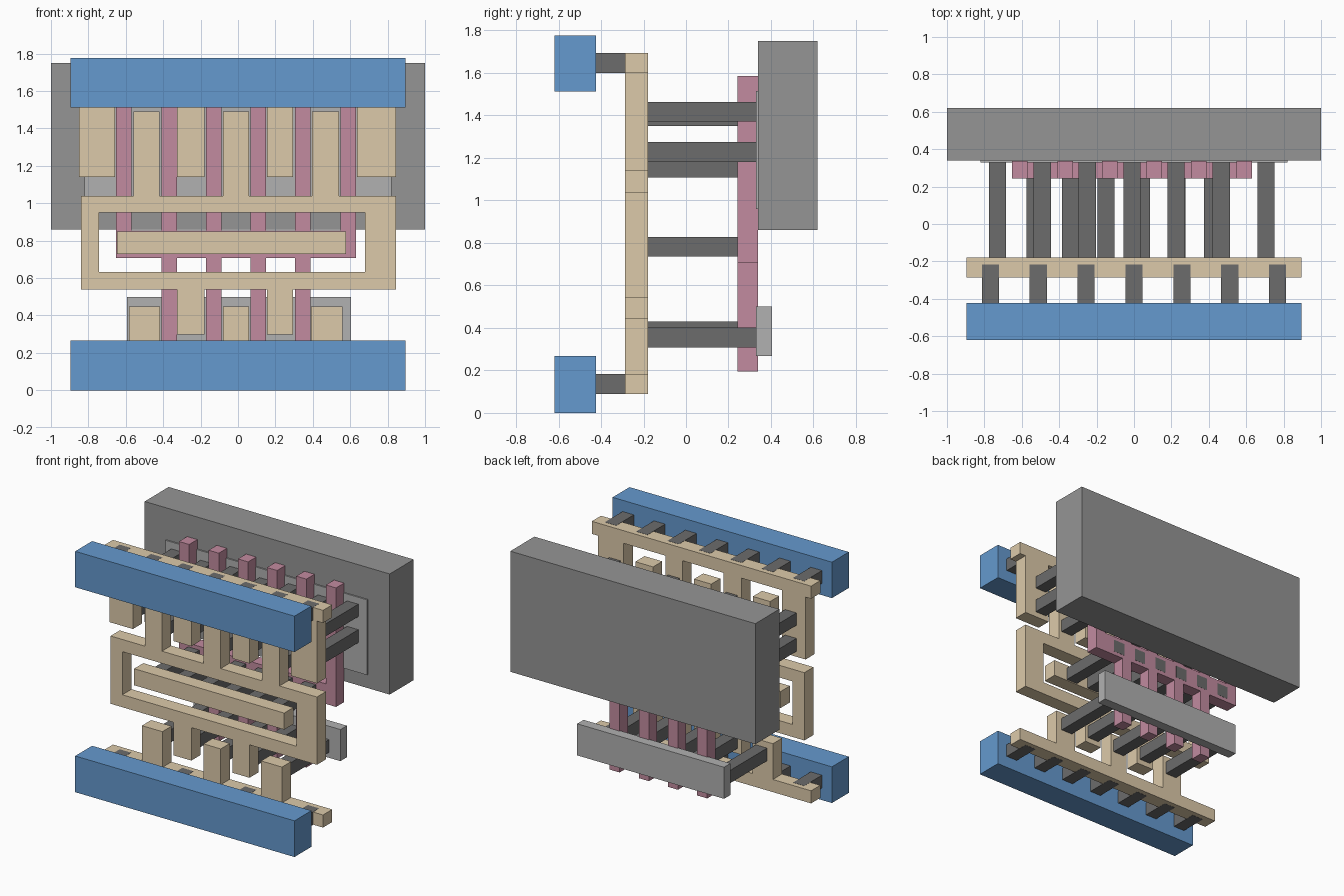
import bpy, bmesh

if "Cube" in bpy.data.objects:
    bpy.data.objects.remove(bpy.data.objects["Cube"])


def material(name, rgb):
    m = bpy.data.materials.new(name)
    m.diffuse_color = (*rgb, 1)
    m.use_nodes = True
    m.node_tree.nodes["Principled BSDF"].inputs["Base Color"].default_value = m.diffuse_color
    return m


BLUE = material("blue", (0.13, 0.32, 0.62))
CREAM = material("cream", (0.72, 0.59, 0.40))
PINK = material("pink", (0.54, 0.26, 0.35))
DARK = material("dark_grey", (0.15, 0.15, 0.15))
MID = material("mid_grey", (0.30, 0.30, 0.30))
LIGHT = material("light_grey", (0.44, 0.44, 0.44))


def finish(bm, name, mat):
    bmesh.ops.recalc_face_normals(bm, faces=bm.faces)
    me = bpy.data.meshes.new(name)
    bm.to_mesh(me)
    bm.free()
    me.materials.append(mat)
    ob = bpy.data.objects.new(name, me)
    bpy.context.collection.objects.link(ob)


def plate(name, rects, y0, y1, mat):
    """Union of x-z rectangles (x0, x1, z0, z1), extruded from y0 to y1."""
    xs = sorted({v for r in rects for v in r[:2]})
    zs = sorted({v for r in rects for v in r[2:]})
    bm = bmesh.new()
    for a, b in zip(xs, xs[1:]):
        for c, d in zip(zs, zs[1:]):
            x, z = (a + b) / 2, (c + d) / 2
            if any(r[0] < x < r[1] and r[2] < z < r[3] for r in rects):
                bm.faces.new([bm.verts.new((px, y0, pz))
                              for px, pz in ((a, c), (b, c), (b, d), (a, d))])
    bmesh.ops.remove_doubles(bm, verts=bm.verts, dist=1e-5)
    ext = bmesh.ops.extrude_face_region(bm, geom=bm.faces[:], use_keep_orig=True)
    for v in ext["geom"]:
        if isinstance(v, bmesh.types.BMVert):
            v.co.y = y1
    bmesh.ops.dissolve_limit(bm, angle_limit=0.01, verts=bm.verts, edges=bm.edges)
    finish(bm, name, mat)


def posts(name, centres, z0, z1, y0, y1):
    """Row of square contact posts running along y."""
    w = 0.046
    for i, x in enumerate(centres):
        plate(f"{name}_{i + 1}", [(x - w, x + w, z0, z1)], y0, y1, DARK)


# Front power rails and the short posts behind them
M0, M1 = -0.287, -0.18
rail_posts = [0.256 * i for i in range(-3, 4)]
for side, rail, z in (("lower", (0, 0.267), 0.09), ("upper", (1.512, 1.777), 1.60)):
    plate(side + "_rail", [(-0.895, 0.895, *rail)], -0.62, -0.423, BLUE)
    posts(side + "_rail_post", rail_posts, z - 0.001, z + 0.094, -0.43, -0.217)

# Metal combs
plate("lower_comb", [(-0.895, 0.895, 0.09, 0.183)] +
      [(a, b, 0.183, 0.447) for a, b in ((-0.583, -0.417), (-0.08, 0.06), (0.39, 0.56))],
      M0, M1, CREAM)
plate("upper_comb", [(-0.895, 0.895, 1.60, 1.693)] +
      [(a, b, 1.14, 1.60) for a, b in ((-0.85, -0.657), (-0.325, -0.18),
                                       (0.155, 0.295), (0.635, 0.845))],
      M0, M1, CREAM)

# Metal ring with fingers up and down, and the bar inside it
plate("ring", [(-0.84, 0.845, 0.54, 0.632), (-0.84, 0.845, 0.95, 1.04),
               (-0.84, -0.743, 0.632, 0.95), (0.68, 0.845, 0.632, 0.95)] +
      [(a, b, 1.04, 1.49) for a, b in ((-0.56, -0.42), (-0.08, 0.06), (0.395, 0.54))] +
      [(a, b, 0.297, 0.54) for a, b in ((-0.325, -0.18), (0.155, 0.295))],
      M0, M1, CREAM)
plate("inner_bar", [(-0.647, 0.578, 0.728, 0.85)], M0, M1, CREAM)

# Gate strips joined by a crossbar
plate("gate_comb", [(-0.652, 0.63, 0.707, 0.855)] +
      [(x, x + 0.083, 0.195, 1.585) for x in (-0.41, -0.171, 0.066, 0.305)] +
      [(x, x + 0.083, 0.707, 1.585) for x in (-0.652, 0.547)],
      0.243, 0.338, PINK)

# Long contact posts
outer = (-0.73, -0.25, 0.225, 0.705)
inner = (-0.49, -0.01, 0.467)
for tag, centres, z0, z1 in (
        ("upper_outer_a", outer, 1.372, 1.464), ("upper_outer_b", outer, 1.18, 1.276),
        ("upper_inner_a", inner, 1.351, 1.445), ("upper_inner_b", inner, 1.107, 1.20),
        ("lower_outer", inner, 0.308, 0.402), ("lower_inner", outer[1:3], 0.336, 0.43)):
    posts(tag + "_post", centres, z0, z1, -0.2, 0.345)
posts("gate_post", [-0.53 + 0.19 * i for i in range(6)], 0.735, 0.828, -0.2, 0.339)

# Back slabs
plate("lower_slab", [(-0.594, 0.605, 0.267, 0.50)], 0.33, 0.405, LIGHT)
plate("upper_slab", [(-0.822, 0.822, 0.96, 1.515)], 0.33, 0.405, LIGHT)
plate("back_block", [(-1, 1, 0.86, 1.75)], 0.34, 0.62, MID)
